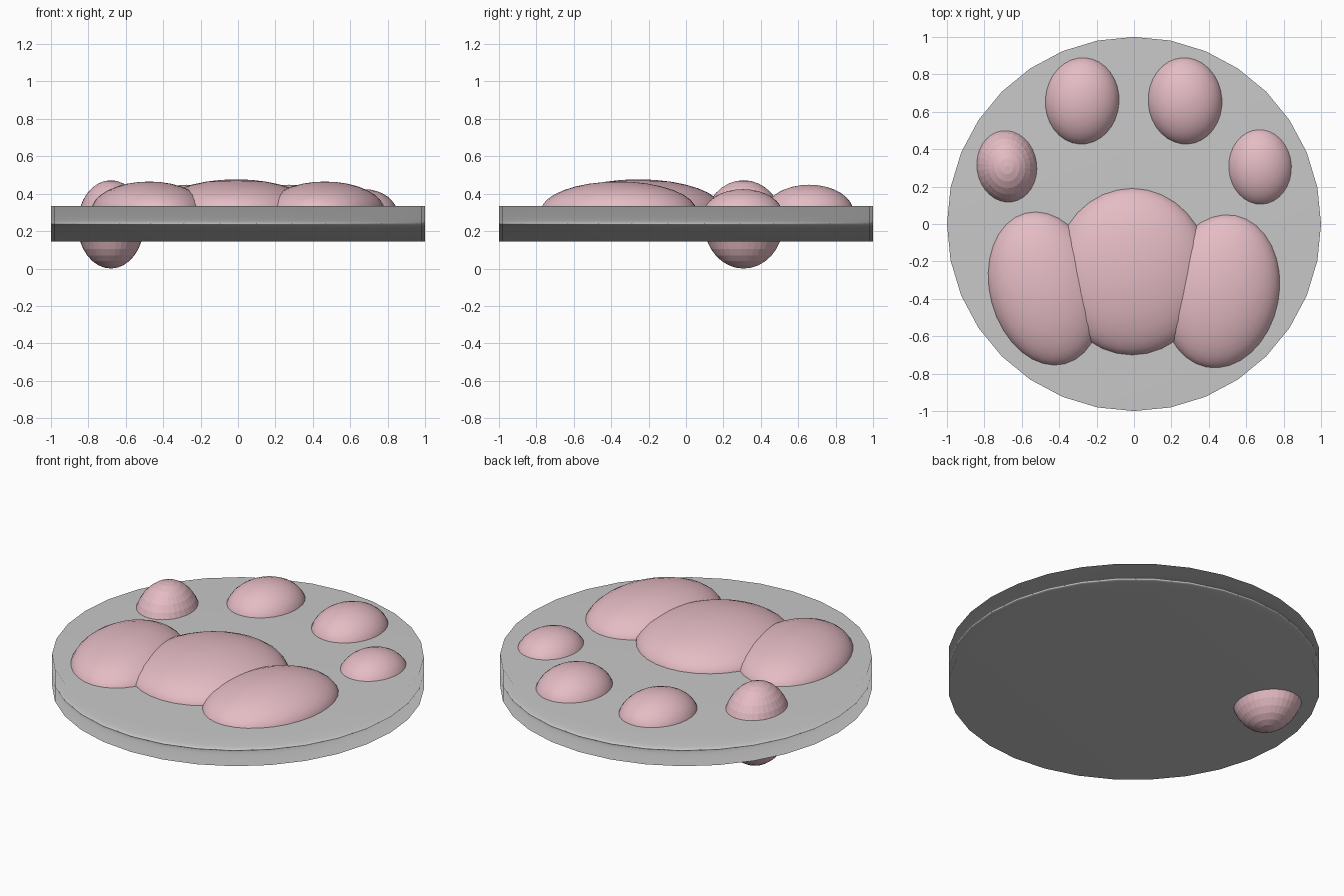
import bpy, math

if "Cube" in bpy.data.objects:
    bpy.data.objects.remove(bpy.data.objects["Cube"])


def material(name, rgb):
    m = bpy.data.materials.new(name)
    m.diffuse_color = (*rgb, 1.0)
    m.use_nodes = True
    m.node_tree.nodes["Principled BSDF"].inputs["Base Color"].default_value = m.diffuse_color
    return m


GREY = material("light grey", (0.58, 0.58, 0.58))
PINK = material("soft pink", (0.78, 0.50, 0.55))
DISC_BOTTOM, DISC_TOP = 0.145, 0.335

# Round base plate
bpy.ops.mesh.primitive_cylinder_add(
    vertices=32, radius=1.0, depth=DISC_TOP - DISC_BOTTOM,
    location=(0, 0, (DISC_TOP + DISC_BOTTOM) / 2))
disc = bpy.context.object
disc.name = "base_disc"
disc.data.materials.append(GREY)
bpy.ops.object.shade_smooth()
# Large caps dominate the rim normals, so caps shade flat and the rim rolls over
weighted = disc.modifiers.new("rim_shading", 'WEIGHTED_NORMAL')
weighted.mode = 'FACE_AREA'
weighted.weight = 50
weighted.keep_sharp = False


def ellipsoid(name, center, radii, turn=0.0, smooth=True):
    bpy.ops.mesh.primitive_uv_sphere_add(
        segments=32, ring_count=16, radius=1.0, location=center,
        rotation=(0, 0, math.radians(turn)))
    ob = bpy.context.object
    ob.name = name
    ob.scale = radii
    ob.data.materials.append(PINK)
    if smooth:
        bpy.ops.object.shade_smooth()
    return ob


def sunk_pad(name, x, y, rx, ry, top, turn=0.0):
    """Pad half sunk in the disc; rx, ry are its outline on the disc's face."""
    bottom = DISC_BOTTOM + 0.005
    zc, rz = (top + bottom) / 2, (top - bottom) / 2
    f = math.sqrt(1 - ((DISC_TOP - zc) / rz) ** 2)
    ellipsoid(name, (x, y, zc), (rx / f, ry / f, rz), turn)


# Main pads
sunk_pad("centre_pad", -0.01, -0.255, 0.415, 0.447, 0.477)
sunk_pad("left_pad", -0.475, -0.345, 0.296, 0.417, 0.465, 14.8)
sunk_pad("right_pad", 0.465, -0.36, 0.311, 0.413, 0.465, -10.7)

# Toe pads
sunk_pad("inner_left_toe", -0.277, 0.658, 0.198, 0.232, 0.448, -4)
sunk_pad("inner_right_toe", 0.273, 0.658, 0.198, 0.232, 0.448, 4)
sunk_pad("outer_right_toe", 0.674, 0.305, 0.168, 0.200, 0.424, 3)

# Faceted toe that passes right through the disc
ellipsoid("outer_left_toe", (-0.68, 0.308, 0.236), (0.177, 0.212, 0.236), 8, smooth=False)
